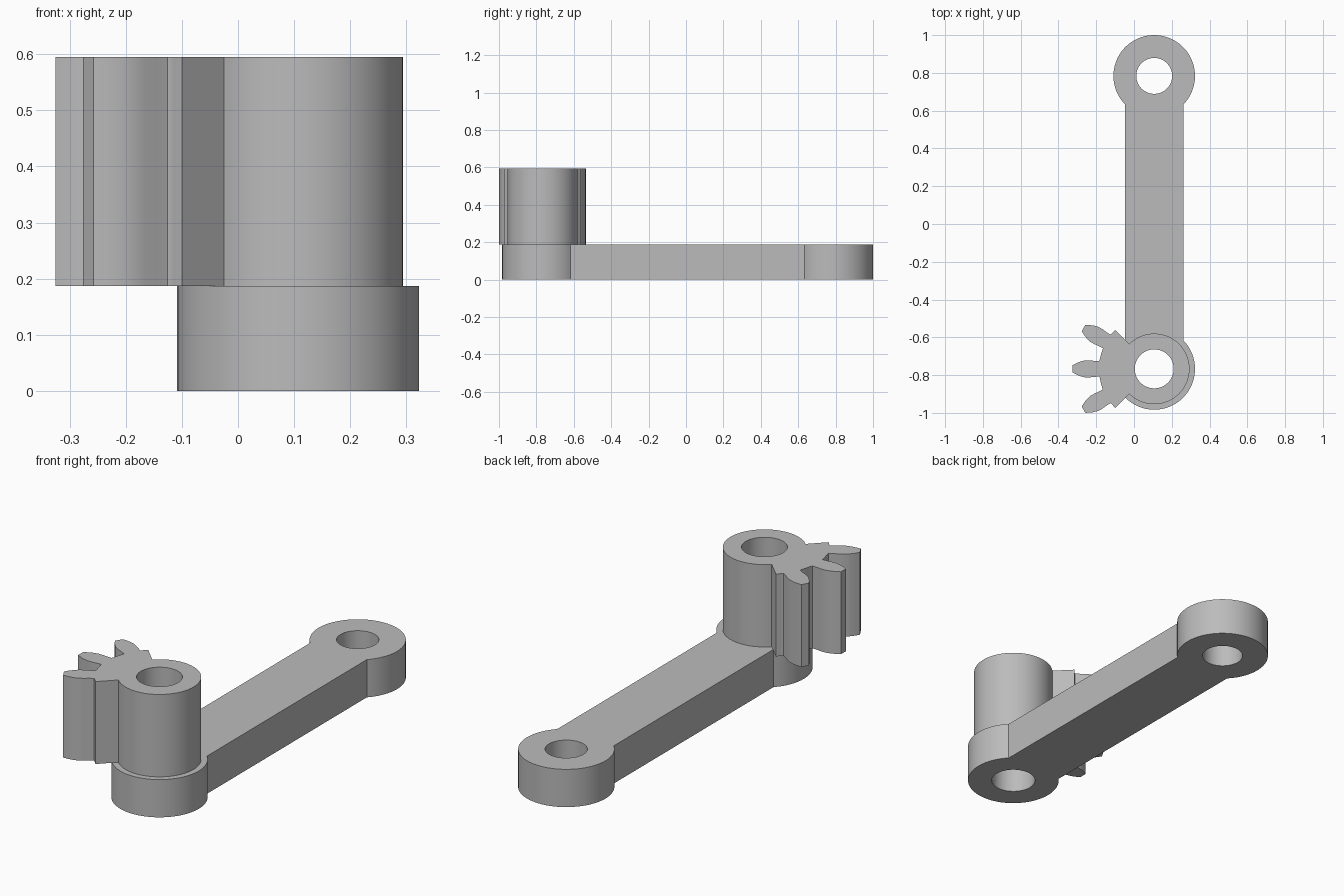
import bpy, bmesh
from math import sin, cos, asin, pi, radians

cube = bpy.data.objects.get("Cube")
if cube:
    bpy.data.objects.remove(cube, do_unlink=True)

CX, FRONT_Y, BACK_Y = 0.107, -0.767, 0.784   # pivot axes
EYE_R, BAR_HALF, ARM_TOP = 0.216, 0.155, 0.187
HUB_R, HUB_TOP = 0.187, 0.595
FRONT_HOLE, BACK_HOLE = 0.103, 0.095
ROOT_R, SECTOR_HALF = 0.292, radians(45)

grey = bpy.data.materials.new("plain grey")
grey.use_nodes = True
colour = (0.5, 0.5, 0.5, 1)
grey.diffuse_color = colour
grey.node_tree.nodes["Principled BSDF"].inputs["Base Color"].default_value = colour


def arc(cy, r, start, end, steps):
    """Points on an arc about a pivot, both ends included."""
    angles = [start + (end - start) * i / steps for i in range(steps + 1)]
    return [(CX + r * cos(a), cy + r * sin(a)) for a in angles]


def hole(cy, r):
    return arc(cy, r, 0, 2 * pi, 64)[:-1]


def plate(name, loops, bottom, top):
    """Fill an outline with holes and extrude it upwards."""
    bm = bmesh.new()
    edges = []
    for loop in loops:
        verts = [bm.verts.new((x, y, bottom)) for x, y in loop]
        edges += [bm.edges.new((v, verts[i - 1])) for i, v in enumerate(verts)]
    bmesh.ops.triangle_fill(bm, edges=edges, use_beauty=True)
    result = bmesh.ops.extrude_face_region(bm, geom=bm.faces[:], use_keep_orig=True)
    raised = [g for g in result["geom"] if isinstance(g, bmesh.types.BMVert)]
    bmesh.ops.translate(bm, verts=raised, vec=(0, 0, top - bottom))
    bmesh.ops.recalc_face_normals(bm, faces=bm.faces)
    mesh = bpy.data.meshes.new(name)
    bm.to_mesh(mesh)
    bm.free()
    mesh.materials.append(grey)
    obj = bpy.data.objects.new(name, mesh)
    bpy.context.collection.objects.link(obj)
    bpy.ops.object.select_all(action='DESELECT')
    obj.select_set(True)
    bpy.context.view_layer.objects.active = obj
    bpy.ops.object.shade_smooth_by_angle(angle=radians(25))


# Lever arm: two round eyes joined by a straight bar
neck = asin(BAR_HALF / EYE_R)
outline = arc(BACK_Y, EYE_R, neck - pi / 2, 1.5 * pi - neck, 56)
outline += arc(FRONT_Y, EYE_R, pi / 2 + neck, 2.5 * pi - neck, 56)
plate("lever_arm", [outline, hole(FRONT_Y, FRONT_HOLE), hole(BACK_Y, BACK_HOLE)],
      0, ARM_TOP)

# Hub with a three-tooth gear sector facing -x
flank = [(ROOT_R, 0.041), (0.315, 0.042), (0.34, 0.045), (0.365, 0.045),
         (0.39, 0.039), (0.412, 0.030), (0.432, 0.019)]   # radius, half width
tooth = [(r, -w) for r, w in flank] + [(r, w) for r, w in reversed(flank)]
tooth_half = asin(flank[0][1] / ROOT_R)

outline = arc(FRONT_Y, HUB_R, pi + SECTOR_HALF - 2 * pi, pi - SECTOR_HALF, 60)
angle = pi - SECTOR_HALF
for direction in (radians(150), pi, radians(210)):
    outline += arc(FRONT_Y, ROOT_R, angle, direction - tooth_half, 5)[:-1]
    c, s = cos(direction), sin(direction)
    outline += [(CX + r * c - w * s, FRONT_Y + r * s + w * c) for r, w in tooth]
    angle = direction + tooth_half
outline += arc(FRONT_Y, ROOT_R, angle, pi + SECTOR_HALF, 5)[1:]
plate("hub_with_gear_teeth", [outline, hole(FRONT_Y, FRONT_HOLE)], ARM_TOP, HUB_TOP)
